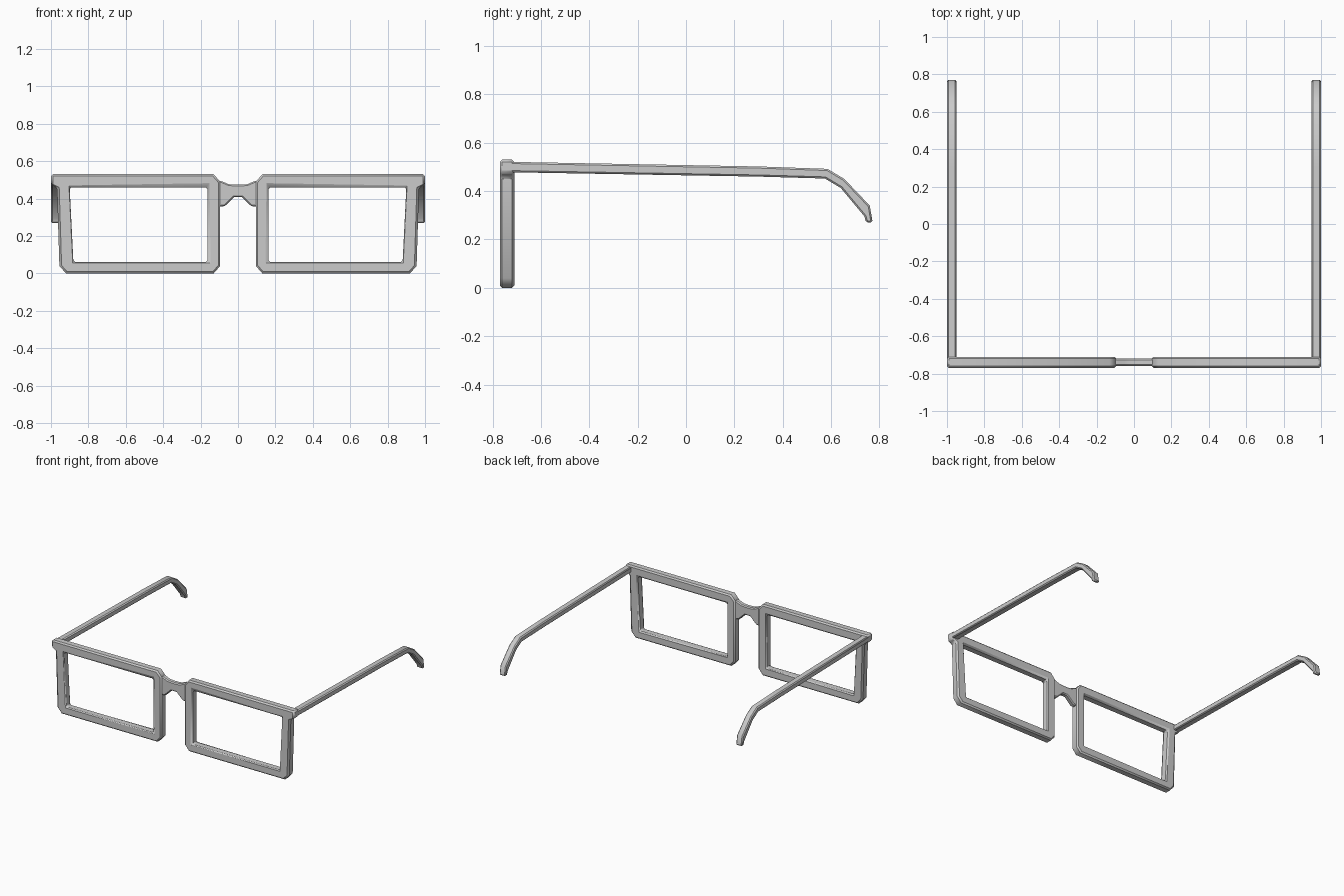
import bpy, bmesh

if "Cube" in bpy.data.objects:
    bpy.data.objects.remove(bpy.data.objects["Cube"])


def finish(name, bm, bevel, mirror):
    """Turn a bmesh into an object with softened edges, optionally mirrored in x."""
    bmesh.ops.recalc_face_normals(bm, faces=bm.faces)
    me = bpy.data.meshes.new(name)
    bm.to_mesh(me)
    bm.free()
    ob = bpy.data.objects.new(name, me)
    bpy.context.collection.objects.link(ob)
    b = ob.modifiers.new("Bevel", 'BEVEL')
    b.width, b.segments = bevel, 1
    b.limit_method, b.angle_limit = 'ANGLE', 0.9
    if mirror:
        ob.modifiers.new("Mirror", 'MIRROR').use_mirror_merge = False
    bpy.ops.object.select_all(action='DESELECT')
    bpy.context.view_layer.objects.active = ob
    ob.select_set(True)
    bpy.ops.object.shade_smooth_by_angle(angle=0.9)
    return ob


def extrude_faces(bm, vec):
    """Thicken flat faces along vec."""
    r = bmesh.ops.extrude_face_region(bm, geom=bm.faces[:], use_keep_orig=True)
    moved = [g for g in r["geom"] if isinstance(g, bmesh.types.BMVert)]
    bmesh.ops.translate(bm, verts=moved, vec=vec)


def prism(name, pts, place, vec, bevel, mirror):
    bm = bmesh.new()
    bm.faces.new([bm.verts.new(place(*p)) for p in pts])
    extrude_faces(bm, vec)
    return finish(name, bm, bevel, mirror)


# Lens rims: clipped corners and a hinge lug at the upper outer corner
outer = [(.095, .49), (.13, .53), (1, .53), (1, .475), (.968, .46),
         (.955, .04), (.92, 0), (.13, 0), (.095, .04)]
inner = [(.163, .46), (.90, .46), (.88, .06), (.163, .06)]
corners = [1, 4, 6, 8]
bm = bmesh.new()
o = [bm.verts.new((x, -.77, z)) for x, z in outer]
i = [bm.verts.new((x, -.77, z)) for x, z in inner]
for k in range(4):
    a, b = corners[k], corners[(k + 1) % 4]
    n = (b - a) % len(o)
    bar = [o[(a + s) % len(o)] for s in range(n + 1)]
    bm.faces.new(bar + [i[(k + 1) % 4], i[k]])
extrude_faces(bm, (0, .06, 0))
finish("lens_rims", bm, .010, True)

# Temple arms with drooping ear hooks
arm = [(-.73, .521), (.30, .502), (.585, .492), (.655, .45), (.76, .34), (.772, .27),
       (.745, .27), (.738, .295), (.64, .413), (.575, .452), (.30, .460), (-.73, .478)]
prism("temple_arms", arm, lambda y, z: (.95, y, z), (.05, 0, 0), .007, True)

# Nose bridge: narrow waist flaring towards each rim
half = [(.02, .408), (.07, .36), (.105, .355), (.105, .495), (.085, .492), (.05, .477), (.02, .474)]
half += [(-x, z) for x, z in reversed(half)]
prism("nose_bridge", half, lambda x, z: (x, -.758, z), (0, .038, 0), .007, False)
